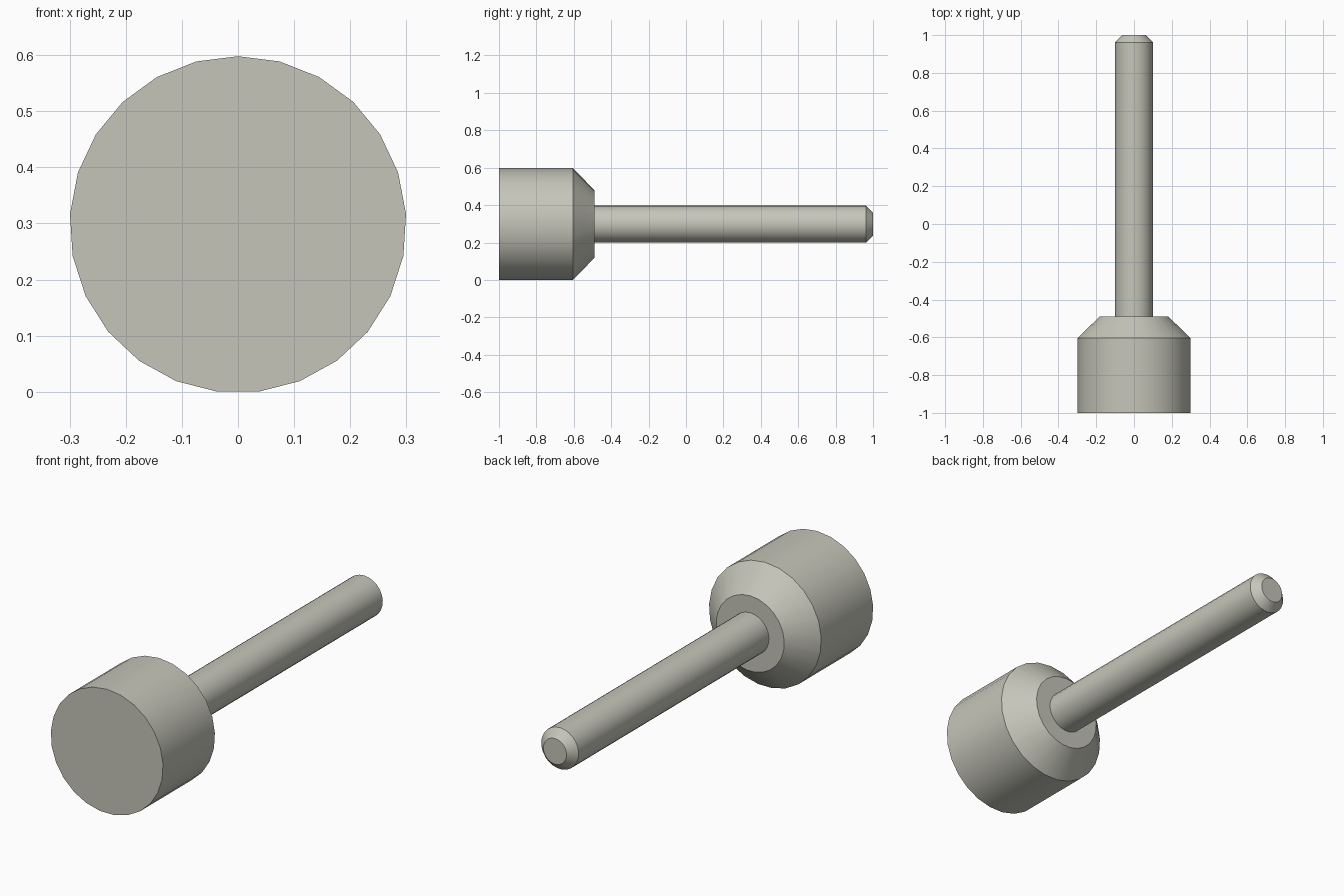
import bpy, bmesh, math

cube = bpy.data.objects.get("Cube")
if cube:
    bpy.data.objects.remove(cube, do_unlink=True)

SIDES = 25
AXIS_Z = 0.298

# Single warm grey finish
grey = bpy.data.materials.new("warm_grey")
grey.use_nodes = True
colour = (0.56, 0.56, 0.49, 1.0)
grey.diffuse_color = colour
grey.node_tree.nodes["Principled BSDF"].inputs["Base Color"].default_value = colour


def turned_part(name, profile):
    """Closed round part along y from (y, radius) pairs, with capped ends."""
    bm = bmesh.new()
    rings = []
    for y, r in profile:
        ring = []
        for i in range(SIDES):
            a = 2 * math.pi * i / SIDES
            ring.append(bm.verts.new((r * math.sin(a), y, r * math.cos(a))))
        rings.append(ring)
    for a, b in zip(rings, rings[1:]):
        for i in range(SIDES):
            j = (i + 1) % SIDES
            bm.faces.new((a[i], a[j], b[j], b[i]))
    bm.faces.new(rings[0])
    bm.faces.new(rings[-1])
    bmesh.ops.recalc_face_normals(bm, faces=bm.faces)
    mesh = bpy.data.meshes.new(name)
    bm.to_mesh(mesh)
    bm.free()
    mesh.materials.append(grey)
    obj = bpy.data.objects.new(name, mesh)
    obj.location.z = AXIS_Z
    bpy.context.collection.objects.link(obj)
    bpy.ops.object.select_all(action='DESELECT')
    obj.select_set(True)
    bpy.context.view_layer.objects.active = obj
    bpy.ops.object.shade_smooth_by_angle(angle=math.radians(30))
    return obj


# Wide head with a bevelled shoulder
turned_part("head", [(-1.0, 0.3), (-0.604, 0.3), (-0.49, 0.182)])
# Thin shaft with a bevelled tip
turned_part("shaft", [(-0.5, 0.1), (0.962, 0.1), (1.0, 0.062)])
